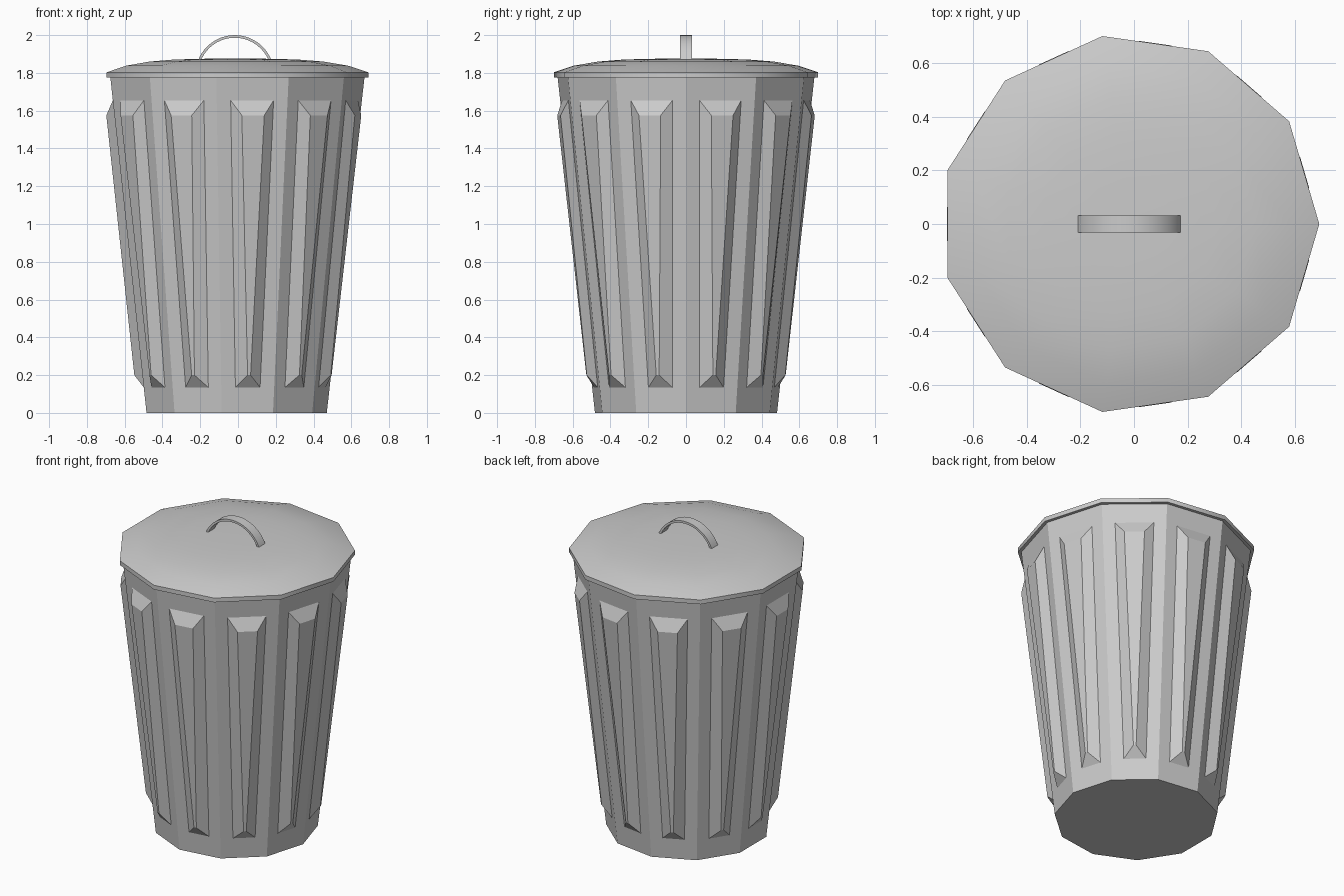
import bpy, math
from mathutils import Vector

if "Cube" in bpy.data.objects:
    bpy.data.objects.remove(bpy.data.objects["Cube"])

N = 11          # sides of the can
CX = -0.017     # puts the odd-sided outline centred on x = 0


def make(name, verts, faces, smooth=None):
    me = bpy.data.meshes.new(name)
    me.from_pydata([tuple(v) for v in verts], [], faces)
    me.update()
    ob = bpy.data.objects.new(name, me)
    bpy.context.collection.objects.link(ob)
    if smooth:
        bpy.ops.object.select_all(action='DESELECT')
        ob.select_set(True)
        bpy.context.view_layer.objects.active = ob
        bpy.ops.object.shade_smooth_by_angle(angle=math.radians(smooth))
    return ob


def ring(r, z):
    return [Vector((CX + r * math.cos(2 * math.pi * i / N),
                    r * math.sin(2 * math.pi * i / N), z)) for i in range(N)]


def radius(z):
    return 0.487 + 0.2 * z / 1.78


# Tapered body with one raised rib on every side
H = 1.795
verts = ring(radius(0), 0) + ring(radius(H), H)
faces = [list(range(N))[::-1]]


def rib_ring(a, z_low, z_high, half_low, half_high, out):
    normal = Vector((math.cos(a), math.sin(a), 0))
    side = Vector((-math.sin(a), math.cos(a), 0))
    pts = []
    for z, s in ((z_low, -half_low), (z_low, half_low),
                 (z_high, half_high), (z_high, -half_high)):
        d = radius(z) * math.cos(math.pi / N) + out
        pts.append(Vector((CX, 0, z)) + normal * d + side * s)
    return pts


for i in range(N):
    j = (i + 1) % N
    a = 2 * math.pi * (i + 0.5) / N
    corner = [i, j, N + j, N + i]
    b = len(verts)
    verts += rib_ring(a, 0.135, 1.655, 0.066, 0.115, 0)
    verts += rib_ring(a, 0.2, 1.575, 0.008, 0.06, 0.043)
    for k in range(4):
        m = (k + 1) % 4
        faces.append([corner[k], corner[m], b + m, b + k])
        faces.append([b + k, b + m, b + 4 + m, b + 4 + k])
    faces.append([b + 4, b + 5, b + 6, b + 7])
make("can_body", verts, faces)

# Shallow domed lid with a short vertical rim
profile = [(0.68, 1.775), (0.707, 1.775), (0.707, 1.803), (0.60, 1.838),
           (0.47, 1.860), (0.33, 1.871), (0.16, 1.875)]
verts, faces = [], []
for r, z in profile:
    verts += ring(r, z)
for p in range(len(profile) - 1):
    for i in range(N):
        j = (i + 1) % N
        faces.append([p * N + i, p * N + j, (p + 1) * N + j, (p + 1) * N + i])
top = len(verts)
verts.append(Vector((CX, 0, 1.875)))
last = (len(profile) - 1) * N
faces += [[last + i, last + (i + 1) % N, top] for i in range(N)]
make("lid", verts, faces, smooth=40)

# Flat strap handle bent into an arch
S = 20
verts, faces = [], []
for k in range(S + 1):
    t = math.radians(18 + 144 * k / S)
    for r, y in ((0.208, -0.032), (0.208, 0.032), (0.194, 0.032), (0.194, -0.032)):
        verts.append(Vector((CX + r * math.cos(t), y, 1.792 + r * math.sin(t))))
for k in range(S):
    for c in range(4):
        d = (c + 1) % 4
        faces.append([k * 4 + c, k * 4 + d, k * 4 + 4 + d, k * 4 + 4 + c])
faces += [[3, 2, 1, 0], [S * 4 + c for c in range(4)]]
make("lid_handle", verts, faces, smooth=40)
